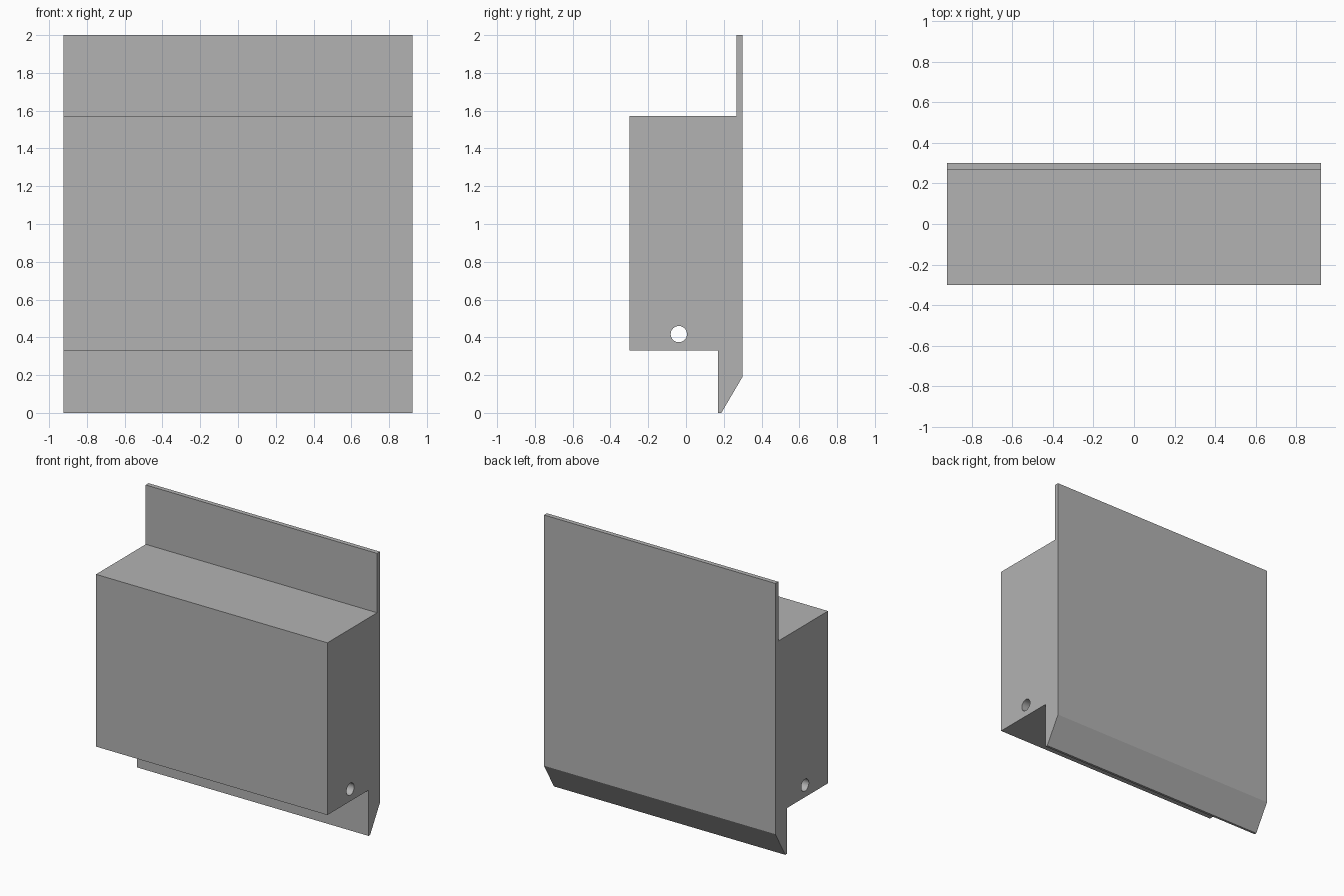
import bpy
import bmesh
from math import pi, radians

default = bpy.data.objects.get("Cube")
if default:
    bpy.data.objects.remove(default, do_unlink=True)

HALF_WIDTH = 0.923

grey = bpy.data.materials.new("plain_grey")
grey.use_nodes = True
colour = (0.45, 0.45, 0.45, 1)
grey.diffuse_color = colour
grey.node_tree.nodes["Principled BSDF"].inputs["Base Color"].default_value = colour

# Side profile (y, z): block, thin upper flange and bevelled lower lip
profile = [(-0.3, 0.33), (0.17, 0.33), (0.17, 0), (0.187, 0), (0.3, 0.192),
           (0.3, 2), (0.267, 2), (0.267, 1.572), (-0.3, 1.572)]
bm = bmesh.new()
face = bm.faces.new([bm.verts.new((-HALF_WIDTH, y, z)) for y, z in profile])
extruded = bmesh.ops.extrude_face_region(bm, geom=[face])["geom"]
bmesh.ops.translate(bm, vec=(2 * HALF_WIDTH, 0, 0),
                    verts=[v for v in extruded if isinstance(v, bmesh.types.BMVert)])
bmesh.ops.recalc_face_normals(bm, faces=bm.faces)
mesh = bpy.data.meshes.new("housing")
bm.to_mesh(mesh)
bm.free()
mesh.materials.append(grey)
housing = bpy.data.objects.new("housing", mesh)
bpy.context.collection.objects.link(housing)

# Round hole running through the full width
bpy.ops.mesh.primitive_cylinder_add(vertices=48, radius=0.043, depth=3,
                                    location=(0, -0.038, 0.417),
                                    rotation=(0, pi / 2, 0))
cutter = bpy.context.object
cutter.name = "hole_cutter"
cutter.hide_render = True
cutter.data.materials.append(grey)

cut = housing.modifiers.new("through_hole", "BOOLEAN")
cut.operation = "DIFFERENCE"
cut.solver = "EXACT"
cut.object = cutter
bpy.ops.object.select_all(action="DESELECT")
housing.select_set(True)
bpy.context.view_layer.objects.active = housing
bpy.ops.object.modifier_apply(modifier=cut.name)
bpy.data.objects.remove(cutter, do_unlink=True)

# Smooth hole wall, sharp body edges
bpy.ops.object.shade_smooth_by_angle(angle=radians(25))
